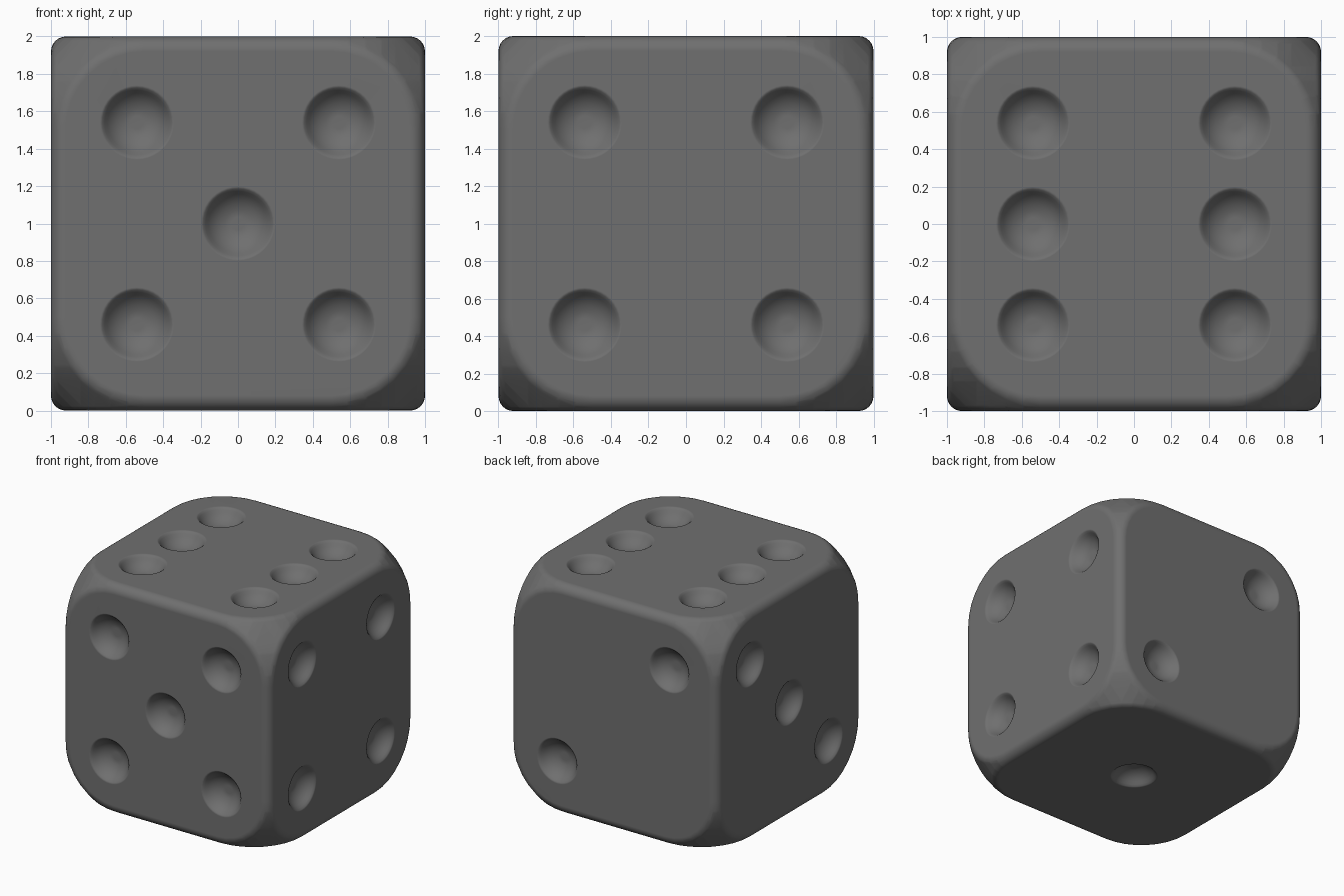
import bpy, bmesh, math
from mathutils import Vector, Matrix

if "Cube" in bpy.data.objects:
    bpy.data.objects.remove(bpy.data.objects["Cube"])

grey = bpy.data.materials.new("dark grey")
grey.diffuse_color = (0.16, 0.16, 0.16, 1)
grey.use_nodes = True
grey.node_tree.nodes["Principled BSDF"].inputs["Base Color"].default_value = grey.diffuse_color

EDGE = 0.08       # radius of the cube's edges
CORNER = 0.42     # radius of the flat faces' corners
H = 1 - EDGE


def finish(name, bm):
    bmesh.ops.recalc_face_normals(bm, faces=bm.faces)
    me = bpy.data.meshes.new(name)
    bm.to_mesh(me)
    bm.free()
    ob = bpy.data.objects.new(name, me)
    bpy.context.collection.objects.link(ob)
    me.materials.append(grey)
    return ob


# Body: hull of six rounded-square plates, swollen by the edge radius
ball = bmesh.new()
bmesh.ops.create_uvsphere(ball, u_segments=24, v_segments=12, radius=EDGE)
dirs = [v.co.copy() for v in ball.verts if min(v.co) > -1e-5]
ball.free()
points = set()
for k in range(9):
    a = math.radians(90 * k / 8)
    u = H - CORNER + CORNER * math.cos(a)
    w = H - CORNER + CORNER * math.sin(a)
    for core in ((u, w, H), (H, u, w), (w, H, u)):
        for d in dirs:
            p = Vector(core) + d
            for sx in (-1, 1):
                for sy in (-1, 1):
                    for sz in (-1, 1):
                        points.add((round(p.x * sx, 5), round(p.y * sy, 5), round(p.z * sz, 5)))
bm = bmesh.new()
for p in sorted(points):
    bm.verts.new(p)
hull = bmesh.ops.convex_hull(bm, input=bm.verts[:])
bmesh.ops.delete(bm, geom=[v for v in bm.verts if not v.link_faces], context='VERTS')
bmesh.ops.remove_doubles(bm, verts=bm.verts[:], dist=0.002)
bmesh.ops.dissolve_limit(bm, angle_limit=math.radians(0.5), verts=bm.verts[:], edges=bm.edges[:])
body = finish("die_body", bm)
body.location.z = 1

# Pip cutters: lathed bowl with a softened rim, repeated on every face
PROFILE = [(0.035, -0.105), (0.07, -0.099), (0.105, -0.085), (0.135, -0.065),
           (0.158, -0.041), (0.173, -0.02), (0.186, -0.007), (0.202, 0.002), (0.202, 0.06)]
SEG = 40
S = 0.54
FACES = [  # outward direction, right, up, pip positions
    ((0, -1, 0), (1, 0, 0), (0, 0, 1), [(-1, 1), (1, 1), (0, 0), (-1, -1), (1, -1)]),
    ((1, 0, 0), (0, 1, 0), (0, 0, 1), [(-1, 1), (1, 1), (-1, -1), (1, -1)]),
    ((0, 0, 1), (1, 0, 0), (0, 1, 0), [(x, y) for x in (-1, 1) for y in (-1, 0, 1)]),
    ((0, 1, 0), (-1, 0, 0), (0, 0, 1), [(1, 1), (-1, -1)]),
    ((-1, 0, 0), (0, -1, 0), (0, 0, 1), [(-1, 1), (0, 0), (1, -1)]),
    ((0, 0, -1), (1, 0, 0), (0, -1, 0), [(0, 0)]),
]
bm = bmesh.new()
for out, right, up, pips in FACES:
    n, r, u = Vector(out), Vector(right), Vector(up)
    for px, py in pips:
        c = n + (r * px + u * py) * S
        rings = []
        for rad, h in PROFILE:
            rings.append([bm.verts.new(c + n * h + r * rad * math.cos(2 * math.pi * i / SEG)
                                       + u * rad * math.sin(2 * math.pi * i / SEG)) for i in range(SEG)])
        for lo, hi in zip(rings, rings[1:]):
            for i in range(SEG):
                j = (i + 1) % SEG
                bm.faces.new((lo[i], lo[j], hi[j], hi[i]))
        bm.faces.new(rings[0][::-1])
        bm.faces.new(rings[-1])
cutter = finish("pip_cutter", bm)
cutter.location.z = 1
cutter.hide_render = True
cutter.hide_viewport = True

cut = body.modifiers.new("pips", 'BOOLEAN')
cut.object = cutter
cut.operation = 'DIFFERENCE'
cut.solver = 'EXACT'

# Smooth shading that keeps the large faces flat
for p in body.data.polygons:
    p.use_smooth = True
for p in cutter.data.polygons:
    p.use_smooth = True
weighted = body.modifiers.new("flat_faces", 'WEIGHTED_NORMAL')
weighted.keep_sharp = True
